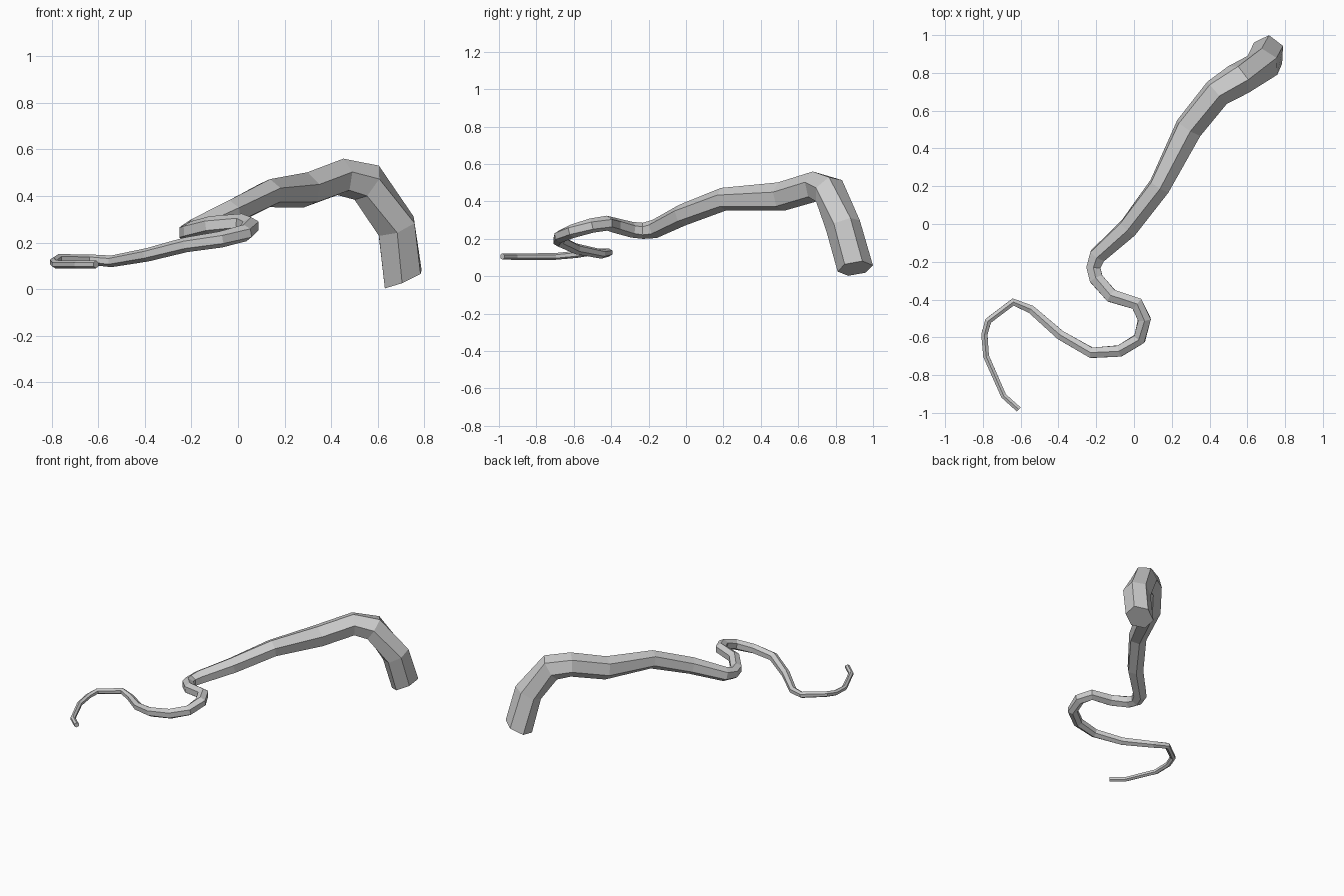
import bpy, bmesh
from math import sin, cos, pi, radians
from mathutils import Vector

if "Cube" in bpy.data.objects:
    bpy.data.objects.remove(bpy.data.objects["Cube"])

# Centre line of the tentacle: x, y, z, radius
PATH = [
    (.71, .905, .042, .096), (.68, .84, .27, .094), (.553, .765, .457, .09),
    (.44, .695, .482, .081), (.29, .508, .426, .078), (.135, .20, .412, .062),
    (-.03, -.02, .327, .058), (-.193, -.168, .253, .05), (-.215, -.23, .243, .043),
    (-.2, -.29, .249, .042), (-.12, -.38, .272, .041), (.015, -.422, .284, .04),
    (.055, -.505, .271, .039), (.03, -.607, .241, .037), (-.075, -.672, .213, .035),
    (-.225, -.682, .19, .032), (-.39, -.588, .147, .029), (-.545, -.452, .119, .025),
    (-.64, -.413, .127, .022), (-.772, -.513, .13, .02), (-.792, -.585, .117, .019),
    (-.783, -.70, .106, .018), (-.69, -.91, .105, .017), (-.61, -.982, .106, .017),
]
SIDES = 6


def ring(bm, i):
    """Hexagonal ring square to the path, slowly twisting towards the tip."""
    p = [Vector(q[:3]) for q in PATH]
    a = (p[i] - p[i - 1]).normalized() if i else Vector((-.38, -.14, .9))
    b = (p[i + 1] - p[i]).normalized() if i < len(p) - 1 else a
    t = (a + b).normalized() if i else a.normalized()
    # the root points almost straight up, so give it a fixed side direction
    ref = Vector((-.75, .6, 0))
    side = (ref - t * ref.dot(t)).normalized() if i < 2 else t.cross(Vector((0, 0, 1))).normalized()
    up = side.cross(t)
    twist = radians(-6 - 24 * min(1, i / 8))
    r = PATH[i][3]
    return [bm.verts.new(p[i] + r * (side * cos(twist + k * 2 * pi / SIDES)
                                     + up * sin(twist + k * 2 * pi / SIDES)))
            for k in range(SIDES)]


# Tentacle body
bm = bmesh.new()
rings = [ring(bm, i) for i in range(len(PATH))]
for r0, r1 in zip(rings, rings[1:]):
    for k in range(SIDES):
        n = (k + 1) % SIDES
        bm.faces.new((r0[k], r0[n], r1[n], r1[k]))
# Root and tip caps
bm.faces.new(rings[0])
bm.faces.new(rings[-1])
bmesh.ops.recalc_face_normals(bm, faces=bm.faces)

mesh = bpy.data.meshes.new("tentacle")
bm.to_mesh(mesh)
bm.free()
obj = bpy.data.objects.new("tentacle", mesh)
bpy.context.collection.objects.link(obj)
